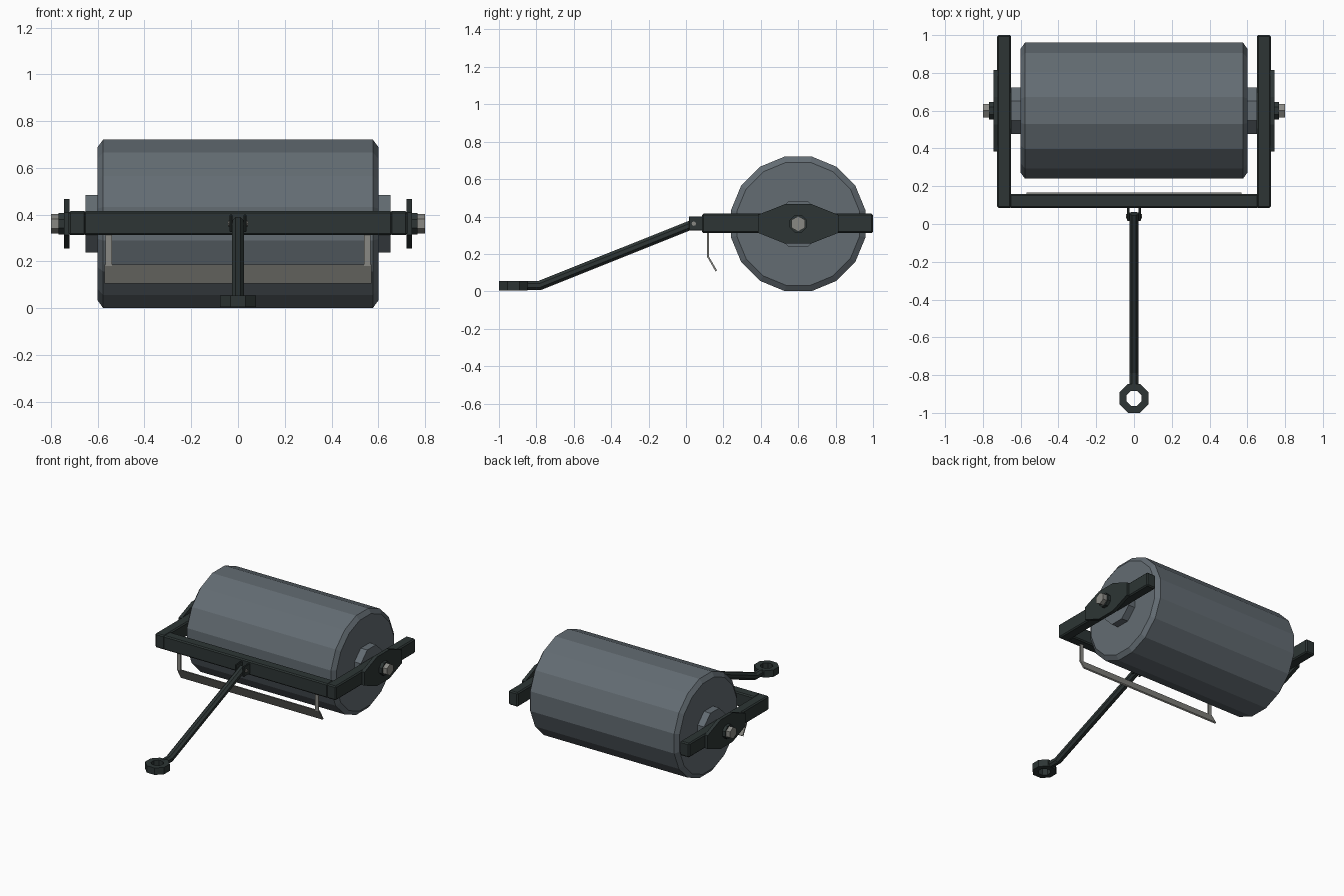
import bpy, bmesh
from math import pi, cos
from mathutils import Vector, Matrix

if "Cube" in bpy.data.objects:
    bpy.data.objects.remove(bpy.data.objects["Cube"], do_unlink=True)


def material(name, rgb):
    m = bpy.data.materials.new(name)
    m.use_nodes = True
    m.diffuse_color = (*rgb, 1)
    m.node_tree.nodes["Principled BSDF"].inputs["Base Color"].default_value = (*rgb, 1)
    return m


DRUM = material("blue grey drum", (0.125, 0.15, 0.17))
FRAME = material("dark green iron", (0.026, 0.036, 0.035))
STEEL = material("bare steel", (0.25, 0.25, 0.23))
AXLE = Vector((0, 0.6, 0.361))


def finish(name, bm, mat, bevel=0):
    bmesh.ops.recalc_face_normals(bm, faces=bm.faces)
    me = bpy.data.meshes.new(name)
    bm.to_mesh(me)
    bm.free()
    me.materials.append(mat)
    ob = bpy.data.objects.new(name, me)
    bpy.context.collection.objects.link(ob)
    if bevel:
        mod = ob.modifiers.new("chamfer", "BEVEL")
        mod.width, mod.segments = bevel, 1
    return ob


def box(name, lo, hi, mat, bevel=0):
    lo, hi = Vector(lo), Vector(hi)
    bm = bmesh.new()
    bmesh.ops.create_cube(bm, size=1, matrix=Matrix.Translation((lo + hi) / 2)
                          @ Matrix.Diagonal((*(hi - lo), 1)))
    return finish(name, bm, mat, bevel)


def rod(name, a, b, radius, sides, mat, turn=0, r_end=None):
    # Prism or taper from a to b
    a, b = Vector(a), Vector(b)
    d = b - a
    bm = bmesh.new()
    mtx = (Matrix.Translation((a + b) / 2) @ d.to_track_quat("Z", "Y").to_matrix().to_4x4()
           @ Matrix.Rotation(turn, 4, "Z"))
    bmesh.ops.create_cone(bm, cap_ends=True, segments=sides, radius1=radius,
                          radius2=radius if r_end is None else r_end,
                          depth=d.length, matrix=mtx)
    return finish(name, bm, mat)


def extrude_yz(name, pts, x0, x1, mat):
    bm = bmesh.new()
    f = bm.faces.new([bm.verts.new((x0, y, z)) for y, z in pts])
    ext = bmesh.ops.extrude_face_region(bm, geom=[f])
    verts = [v for v in ext["geom"] if isinstance(v, bmesh.types.BMVert)]
    bmesh.ops.translate(bm, verts=verts, vec=(x1 - x0, 0, 0))
    return finish(name, bm, mat)


def ring(name, sections, sides, mat, matrix, closed):
    # Lathe a list of (radius, height) points around z, then place it
    bm = bmesh.new()
    loops = []
    for r, h in sections:
        loops.append([bm.verts.new(Matrix.Rotation((i + 0.5) * 2 * pi / sides, 3, "Z")
                                   @ Vector((r, 0, h))) for i in range(sides)])
    pairs = list(zip(loops, loops[1:] + loops[:1])) if closed else list(zip(loops, loops[1:]))
    for p, q in pairs:
        for i in range(sides):
            j = (i + 1) % sides
            bm.faces.new((p[i], p[j], q[j], q[i]))
    if not closed:
        bm.faces.new(loops[0])
        bm.faces.new(loops[-1])
    bm.transform(matrix)
    return finish(name, bm, mat)


# Roller drum with chamfered rims
R = 0.36 / cos(pi / 16)
ring("drum", [(R - 0.032, -0.6), (R, -0.577), (R, 0.577), (R - 0.032, 0.6)], 16, DRUM,
     Matrix.Translation(AXLE) @ Matrix.Rotation(pi / 2, 4, "Y"), False)

# Cross beam at the front of the frame
box("front_beam", (-0.66, 0.085, 0.312), (0.66, 0.16, 0.415), FRAME, 0.008)

for side, s in (("left", 1), ("right", -1)):
    def at(x):
        return AXLE + Vector((s * x, 0, 0))

    # Side arm, hub, bearing plate and axle bolt
    xs = sorted((s * 0.65, s * 0.725))
    box(side + "_arm", (xs[0], 0.085, 0.312), (xs[1], 1.0, 0.415), FRAME, 0.008)
    rod(side + "_hub", at(0.59), at(0.652), 0.133, 8, DRUM, pi / 8)
    half = [(0.215, 0.048), (0.072, 0.105), (-0.072, 0.105), (-0.215, 0.048)]
    outline = half + [(-y, -z) for y, z in half]
    extrude_yz(side + "_bearing_plate", [(AXLE.y + y, AXLE.z + z) for y, z in outline],
               s * 0.72, s * 0.745, FRAME)
    rod(side + "_washer", at(0.74), at(0.768), 0.05, 8, FRAME, pi / 8)
    rod(side + "_axle_bolt", at(0.76), at(0.8), 0.042, 6, STEEL)

    # Scraper post and drawbar lug
    xs = sorted((s * 0.54, s * 0.566))
    box(side + "_scraper_post", (xs[0], 0.112, 0.18), (xs[1], 0.122, 0.32), STEEL)
    xs = sorted((s * 0.024, s * 0.036))
    box(side + "_drawbar_lug", (xs[0], 0.015, 0.325), (xs[1], 0.09, 0.4), FRAME, 0.003)

# Scraper blade angled towards the drum
extrude_yz("scraper_blade", [(0.112, 0.187), (0.122, 0.187), (0.166, 0.112), (0.158, 0.106)],
           -0.57, 0.57, STEEL)

# Drawbar with hinge pin and towing eye
rod("hinge_pin", (-0.042, 0.042, 0.362), (0.042, 0.042, 0.362), 0.012, 8, STEEL)
rod("drawbar", (0, 0.055, 0.366), (0, -0.783, 0.031), 0.027, 8, FRAME, pi / 8)
rod("drawbar_tip", (0, -0.775, 0.031), (0, -0.86, 0.031), 0.026, 8, FRAME, pi / 8)
ring("towing_eye", [(0.083, 0.004), (0.083, 0.054), (0.043, 0.054), (0.043, 0.004)], 8, FRAME,
     Matrix.Translation((0, -0.923, 0)), True)
